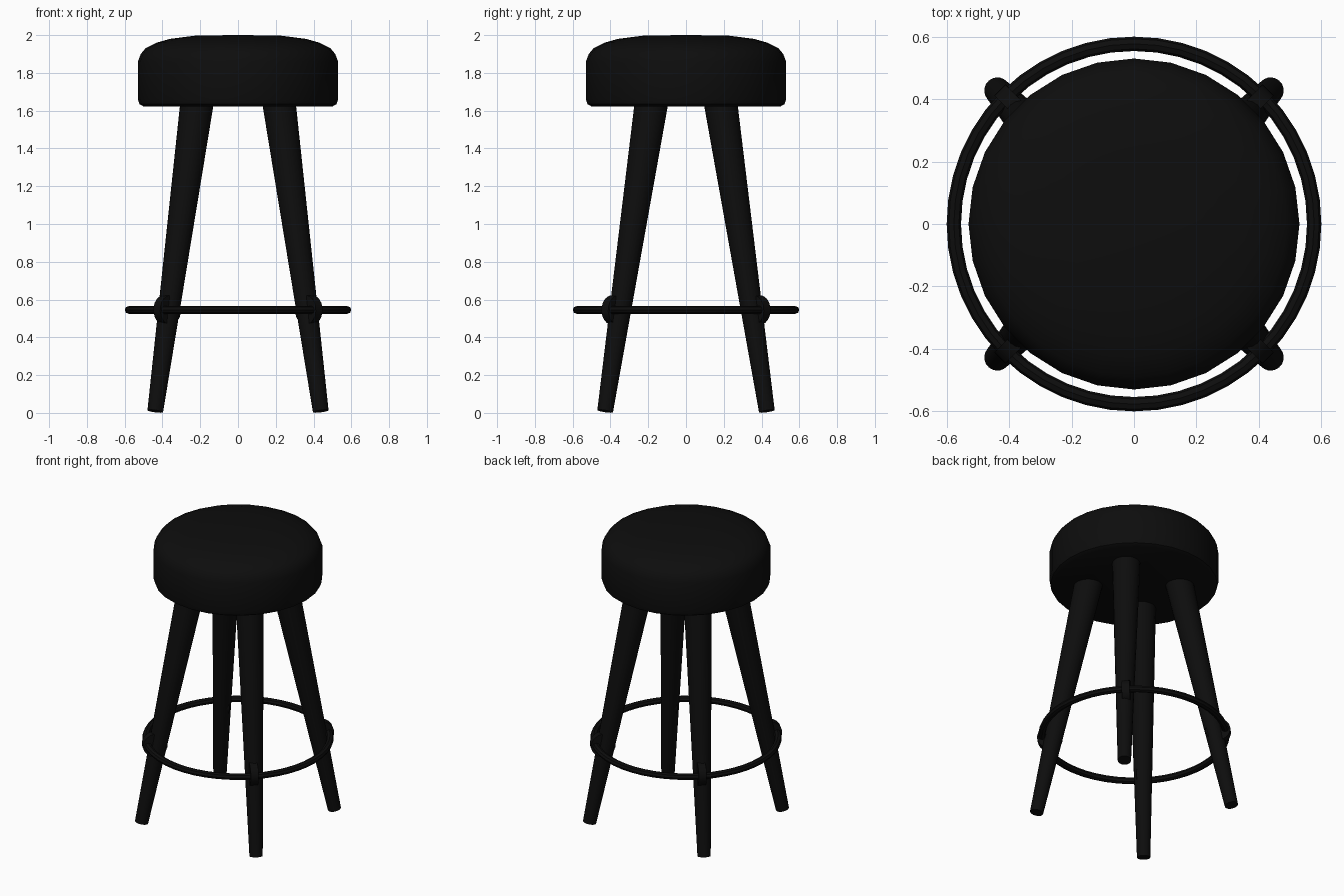
import bpy, bmesh, math
from mathutils import Vector, Matrix

if "Cube" in bpy.data.objects:
    bpy.data.objects.remove(bpy.data.objects["Cube"])

black = bpy.data.materials.new("black")
black.diffuse_color = (0.004, 0.004, 0.004, 1)
black.use_nodes = True
black.node_tree.nodes["Principled BSDF"].inputs["Base Color"].default_value = black.diffuse_color


def finish(name, bm, angle=40):
    bmesh.ops.recalc_face_normals(bm, faces=bm.faces)
    mesh = bpy.data.meshes.new(name)
    bm.to_mesh(mesh)
    bm.free()
    obj = bpy.data.objects.new(name, mesh)
    bpy.context.collection.objects.link(obj)
    mesh.materials.append(black)
    bpy.ops.object.select_all(action='DESELECT')
    obj.select_set(True)
    bpy.context.view_layer.objects.active = obj
    bpy.ops.object.shade_smooth_by_angle(angle=math.radians(angle))
    return obj


def lathe(name, profile, steps, closed=False):
    bm = bmesh.new()
    verts = [bm.verts.new((r, 0, z)) for r, z in profile]
    edges = [bm.edges.new(p) for p in zip(verts, verts[1:])]
    if closed:
        edges.append(bm.edges.new((verts[-1], verts[0])))
    bmesh.ops.spin(bm, geom=verts + edges, cent=(0, 0, 0), axis=(0, 0, 1),
                   angle=2 * math.pi, steps=steps)
    bmesh.ops.remove_doubles(bm, verts=bm.verts, dist=1e-4)
    return finish(name, bm)


# Cushioned round seat with a domed top and flat underside
lathe("seat", [(0, 1.622), (0.50, 1.622), (0.522, 1.635), (0.53, 1.66),
               (0.53, 1.86), (0.515, 1.90), (0.49, 1.93), (0.43, 1.96),
               (0.36, 1.98), (0.22, 1.998), (0, 2.0)], 28)

# Thin foot ring
ring_z = 0.545
lathe("foot_ring", [(0.577 + 0.023 * math.cos(i * math.pi / 4),
                     ring_z + 0.021 * math.sin(i * math.pi / 4))
                    for i in range(8)], 48, closed=True)

# Four splayed, tapered legs, each with a rounded bracket holding the ring
for sx, sy, side in ((-1, -1, "front_left"), (1, -1, "front_right"),
                     (-1, 1, "back_left"), (1, 1, "back_right")):
    foot = Vector((sx * 0.438, sy * 0.428, 0.009))
    top = Vector((sx * 0.216, sy * 0.182, 1.65))
    axis = top - foot
    turn = axis.to_track_quat('Z', 'Y').to_matrix().to_4x4()

    bm = bmesh.new()
    bmesh.ops.create_cone(bm, cap_ends=True, segments=20, radius1=0.042,
                          radius2=0.089, depth=axis.length,
                          matrix=Matrix.Translation((foot + top) / 2) @ turn)
    finish(side + "_leg", bm)

    radial = Vector((sx, sy, 0)).normalized()
    up = axis.normalized()
    tangent = up.cross(radial).normalized()
    out = tangent.cross(up)
    frame = Matrix((out, tangent, up)).transposed().to_4x4()
    bm = bmesh.new()
    bmesh.ops.create_cone(bm, cap_ends=True, segments=20, radius1=0.078,
                          radius2=0.078, depth=0.05,
                          matrix=Matrix.Translation(radial * 0.53 + Vector((0, 0, ring_z)))
                          @ frame @ Matrix.Rotation(math.pi / 2, 4, 'X'))
    finish(side + "_ring_bracket", bm)
